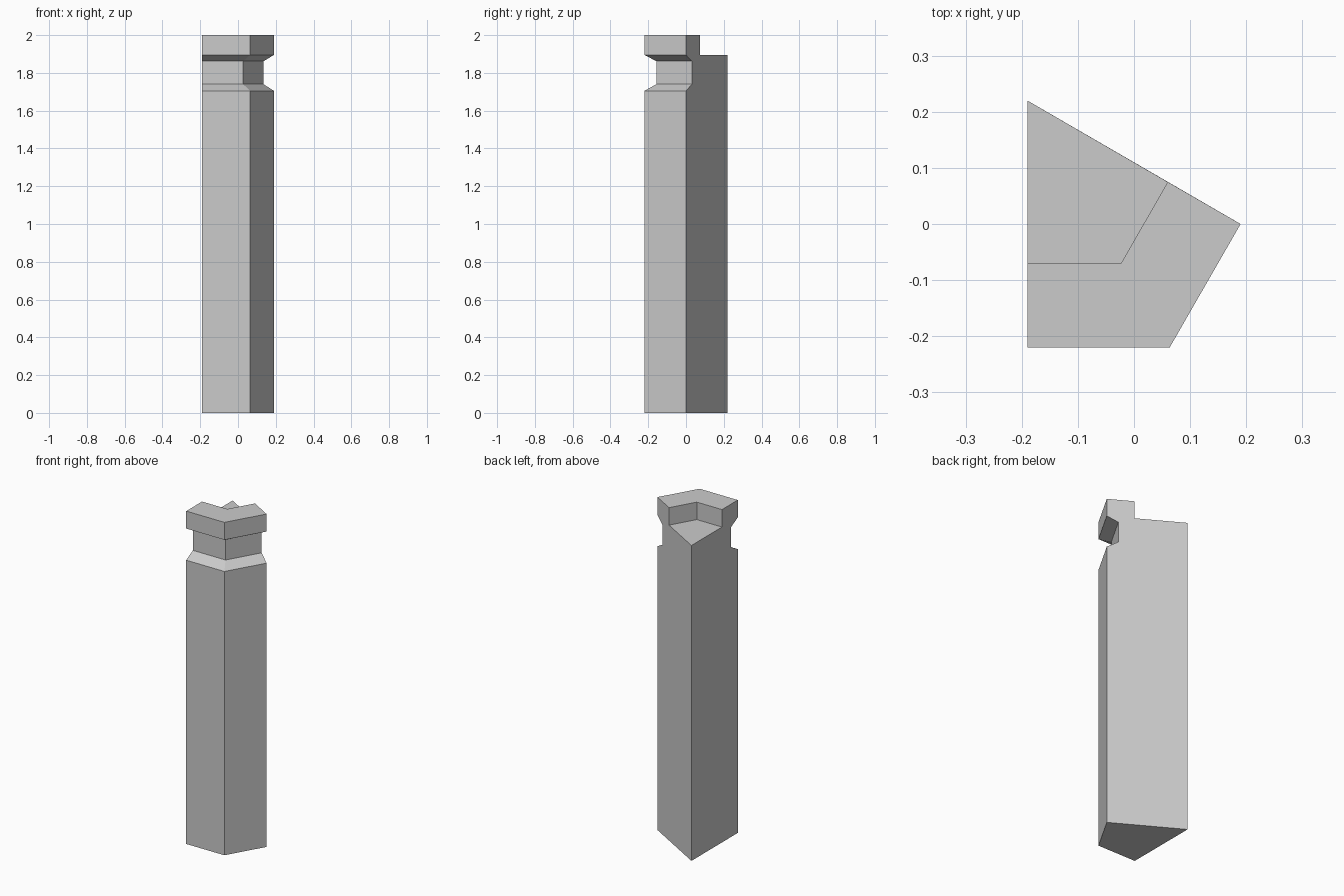
import bpy, bmesh, math
from mathutils import Vector

cube = bpy.data.objects.get("Cube")
if cube:
    bpy.data.objects.remove(cube, do_unlink=True)

# Single stone colour
stone = bpy.data.materials.new("light_grey_stone")
stone.use_nodes = True
grey = (0.6, 0.6, 0.6, 1)
stone.diffuse_color = grey
stone.node_tree.nodes["Principled BSDF"].inputs["Base Color"].default_value = grey

# Plan: a kite, one sixth of a hexagonal tower, with two outer walls
half = 0.22
side = half / math.cos(math.radians(30)) * math.sqrt(3) / 3 * math.sqrt(3)
left_x = -0.19
wall = 0.2536
floor_z, top_z = 1.895, 2.0

# Wall profile from the foot, over the neck and parapet, to the inner floor: (inset, height)
profile = [(0, 0), (0, 1.705), (0.063, 1.74), (0.063, 1.862), (0, floor_z),
           (0, top_z), (0.15, top_z), (0.15, floor_z)]


def plan_points(inset):
    """Left end, mitred corner and right end of the outer wall line."""
    tan30 = math.tan(math.radians(30))
    left = Vector((left_x, -half + inset))
    corner = Vector((left_x + wall - inset * tan30, -half + inset))
    inward = Vector((-math.cos(math.radians(30)), 0.5))
    right = Vector((0.19, 0)) + inward * inset
    return left, corner, right


bm = bmesh.new()
rings = [[bm.verts.new((p.x, p.y, z)) for p in plan_points(d)] for d, z in profile]
hub_low, hub_high = [bm.verts.new((left_x, half, z)) for z in (0, floor_z)]

# Sweep the profile along both outer walls
for a, b in zip(rings, rings[1:]):
    for i in range(2):
        bm.faces.new((a[i], a[i + 1], b[i + 1], b[i]))

# Flat cut sides, base and upper floor
for i in (0, 2):
    bm.faces.new([r[i] for r in rings] + [hub_high, hub_low])
bm.faces.new(rings[0] + [hub_low])
bm.faces.new(rings[-1] + [hub_high])
bmesh.ops.recalc_face_normals(bm, faces=bm.faces)

mesh = bpy.data.meshes.new("tower_wall_section")
bm.to_mesh(mesh)
bm.free()
mesh.materials.append(stone)
tower = bpy.data.objects.new("tower_wall_section", mesh)
bpy.context.collection.objects.link(tower)
